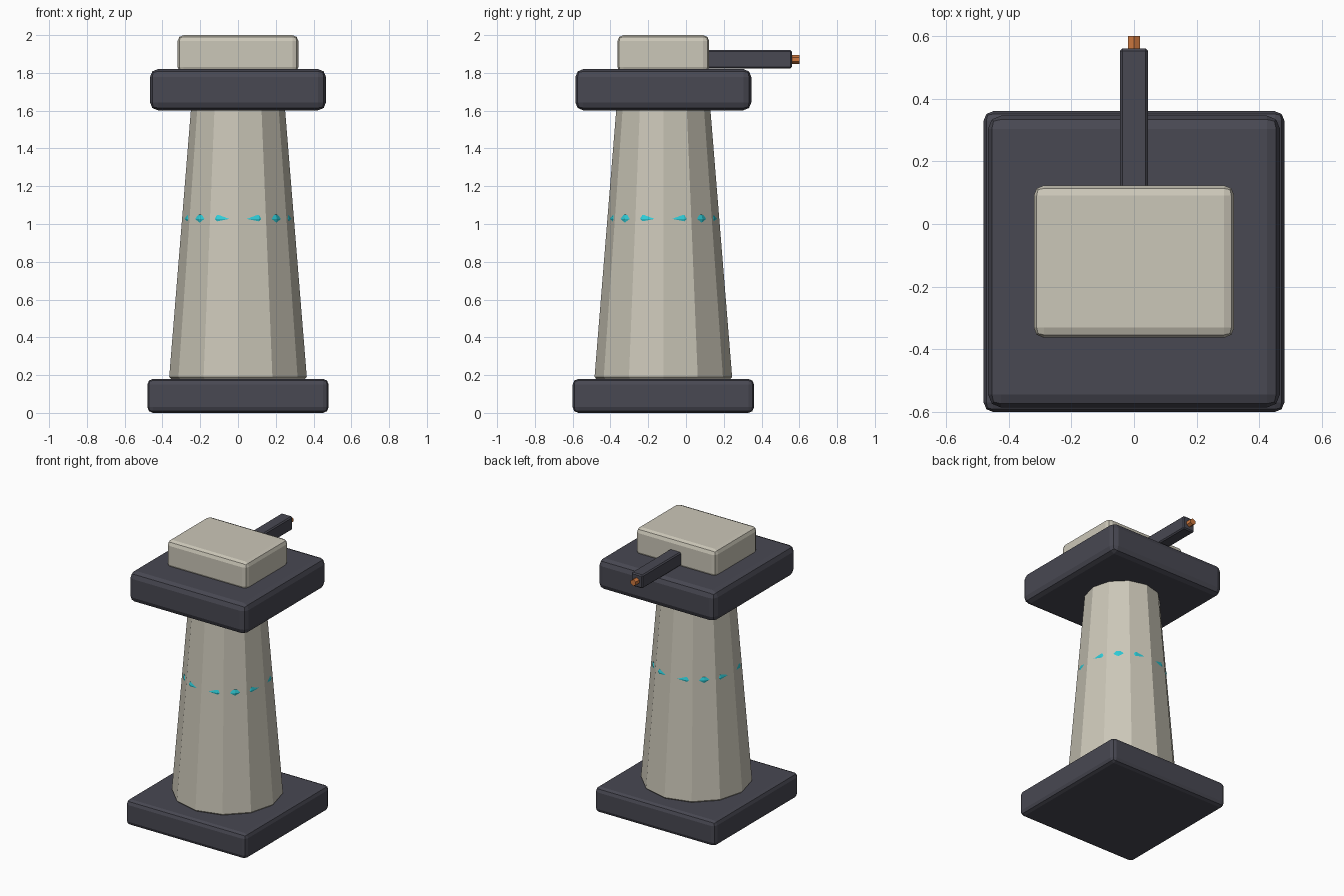
import bpy
import math

cube = bpy.data.objects.get("Cube")
if cube:
    bpy.data.objects.remove(cube, do_unlink=True)

CY = -0.12  # tower axis


def material(name, rgb):
    m = bpy.data.materials.new(name)
    m.use_nodes = True
    m.diffuse_color = (*rgb, 1)
    node = next(n for n in m.node_tree.nodes if n.type == 'BSDF_PRINCIPLED')
    node.inputs["Base Color"].default_value = (*rgb, 1)
    return m


stone = material("warm grey", (0.60, 0.57, 0.48))
dark = material("dark slate", (0.065, 0.065, 0.085))
cyan = material("cyan glow", (0.03, 0.62, 0.70))
orange = material("orange", (0.62, 0.19, 0.05))


def finish(name, mat, bevel=0, segments=2):
    ob = bpy.context.object
    ob.name = name
    ob.data.materials.append(mat)
    if bevel:
        mod = ob.modifiers.new("Soft edges", 'BEVEL')
        mod.width = bevel
        mod.segments = segments
        mod.limit_method = 'ANGLE'
        mod.angle_limit = math.radians(40)
    return ob


def box(name, mat, half_x, y0, y1, z0, z1, bevel, segments=2):
    bpy.ops.mesh.primitive_cube_add(size=1, location=(0, (y0 + y1) / 2, (z0 + z1) / 2))
    ob = bpy.context.object
    ob.scale = (half_x * 2, y1 - y0, z1 - z0)
    bpy.ops.object.transform_apply(location=False, rotation=False, scale=True)
    return finish(name, mat, bevel, segments)


# Plinth, overhanging platform and cabin
box("base_plinth", dark, 0.48, CY - 0.48, CY + 0.48, 0, 0.18, 0.03)
box("upper_platform", dark, 0.466, CY - 0.466, CY + 0.466, 1.602, 1.82, 0.042)
box("top_cabin", stone, 0.32, CY - 0.243, CY + 0.243, 1.80, 2.0, 0.032)

# Tapered twelve-sided column
z0, z1 = 0.18, 1.62
bpy.ops.mesh.primitive_cone_add(vertices=12, radius1=0.365, radius2=0.248,
                                depth=z1 - z0, location=(0, CY, (z0 + z1) / 2))
finish("tower_column", stone, 0.01, 1)

# Light ring sunk into the column, breaking through its flats
bpy.ops.mesh.primitive_torus_add(major_segments=16, minor_segments=12,
                                 major_radius=0.253, minor_radius=0.04,
                                 location=(0, CY, 1.027))
finish("light_ring", cyan)

# Rear arm with its hexagonal tip
box("rear_arm", dark, 0.045, 0.0, 0.56, 1.823, 1.92, 0.008, 1)
bpy.ops.mesh.primitive_cylinder_add(vertices=6, radius=0.023, depth=0.08,
                                    location=(0, 0.56, 1.871),
                                    rotation=(math.pi / 2, 0, 0))
finish("arm_tip", orange)
